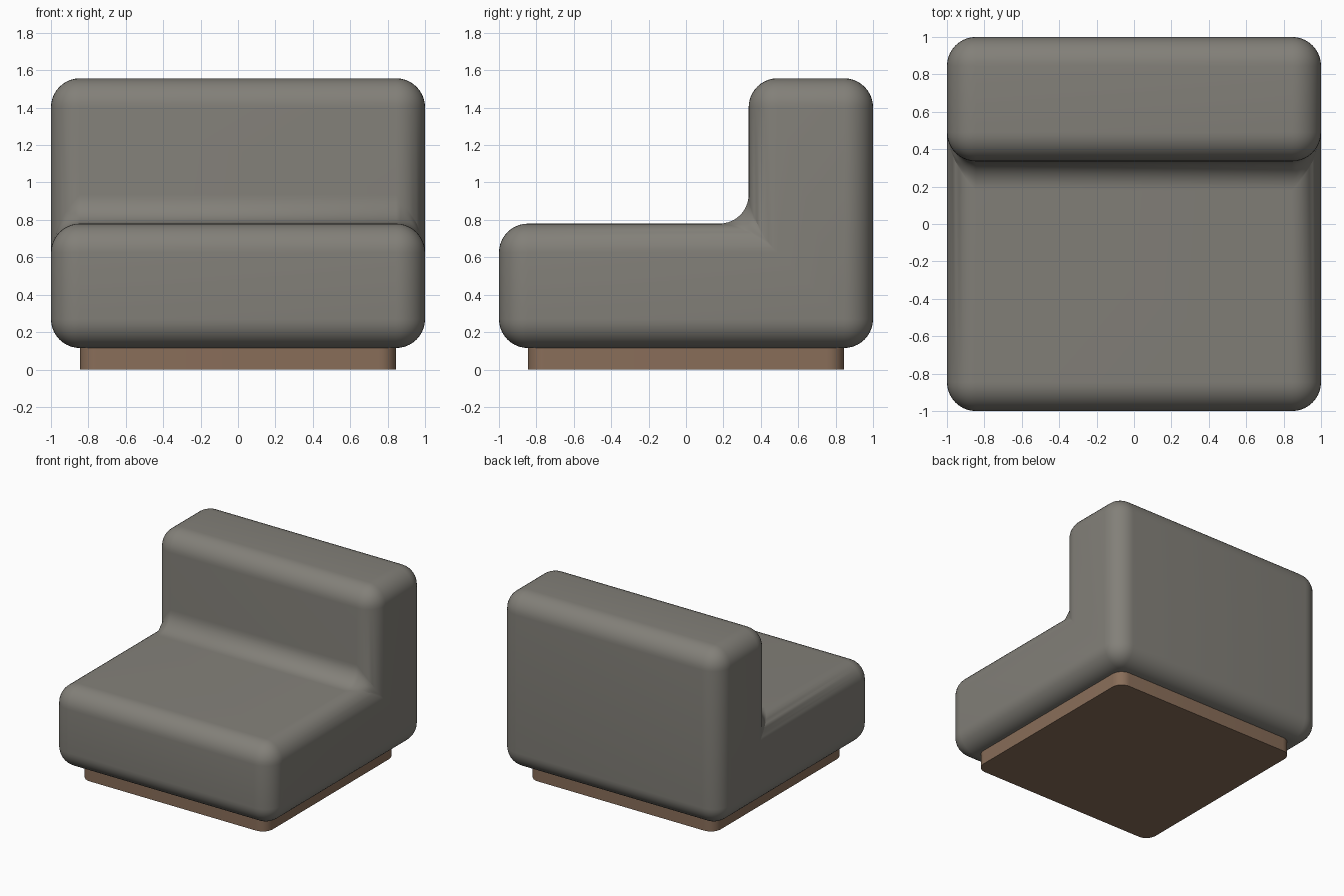
import bpy, bmesh

if "Cube" in bpy.data.objects:
    bpy.data.objects.remove(bpy.data.objects["Cube"])


def material(name, rgb):
    m = bpy.data.materials.new(name)
    m.diffuse_color = (*rgb, 1)
    m.use_nodes = True
    m.node_tree.nodes["Principled BSDF"].inputs["Base Color"].default_value = m.diffuse_color
    return m


def extrude_object(name, profile, axis_points, mat):
    """Solid made by sweeping a flat profile; axis_points maps (a, b) to start and offset."""
    to3d, offset = axis_points
    bm = bmesh.new()
    face = bm.faces.new([bm.verts.new(to3d(a, b)) for a, b in profile])
    ext = bmesh.ops.extrude_face_region(bm, geom=[face])
    moved = [v for v in ext["geom"] if isinstance(v, bmesh.types.BMVert)]
    bmesh.ops.translate(bm, verts=moved, vec=offset)
    bmesh.ops.recalc_face_normals(bm, faces=bm.faces)
    return bm


def finish(bm, name, mat, edges, radius, segments):
    bmesh.ops.bevel(bm, geom=edges, offset=radius, segments=segments,
                    profile=0.5, affect='EDGES', clamp_overlap=True)
    bmesh.ops.recalc_face_normals(bm, faces=bm.faces)
    me = bpy.data.meshes.new(name)
    bm.to_mesh(me)
    bm.free()
    ob = bpy.data.objects.new(name, me)
    bpy.context.collection.objects.link(ob)
    me.materials.append(mat)
    bpy.ops.object.select_all(action='DESELECT')
    ob.select_set(True)
    bpy.context.view_layer.objects.active = ob
    bpy.ops.object.shade_smooth_by_angle()
    return ob


fabric = material("grey fabric", (0.225, 0.215, 0.19))
wood = material("brown wood", (0.25, 0.155, 0.10))

# Upholstered L-shaped seat and back, every edge rounded
profile = [(-1, 0.115), (1, 0.115), (1, 1.557), (0.335, 1.557), (0.335, 0.78), (-1, 0.78)]
bm = extrude_object("seat", profile, (lambda y, z: (-1, y, z), (2, 0, 0)), fabric)
finish(bm, "upholstered_seat", fabric, bm.edges[:], 0.155, 10)

# Recessed plinth with rounded vertical corners
s = 0.845
bm = extrude_object("plinth", [(-s, -s), (s, -s), (s, s), (-s, s)],
                    (lambda x, y: (x, y, 0), (0, 0, 0.115)), wood)
upright = [e for e in bm.edges if abs(e.verts[0].co.z - e.verts[1].co.z) > 0.05]
finish(bm, "plinth", wood, upright, 0.09, 8)
